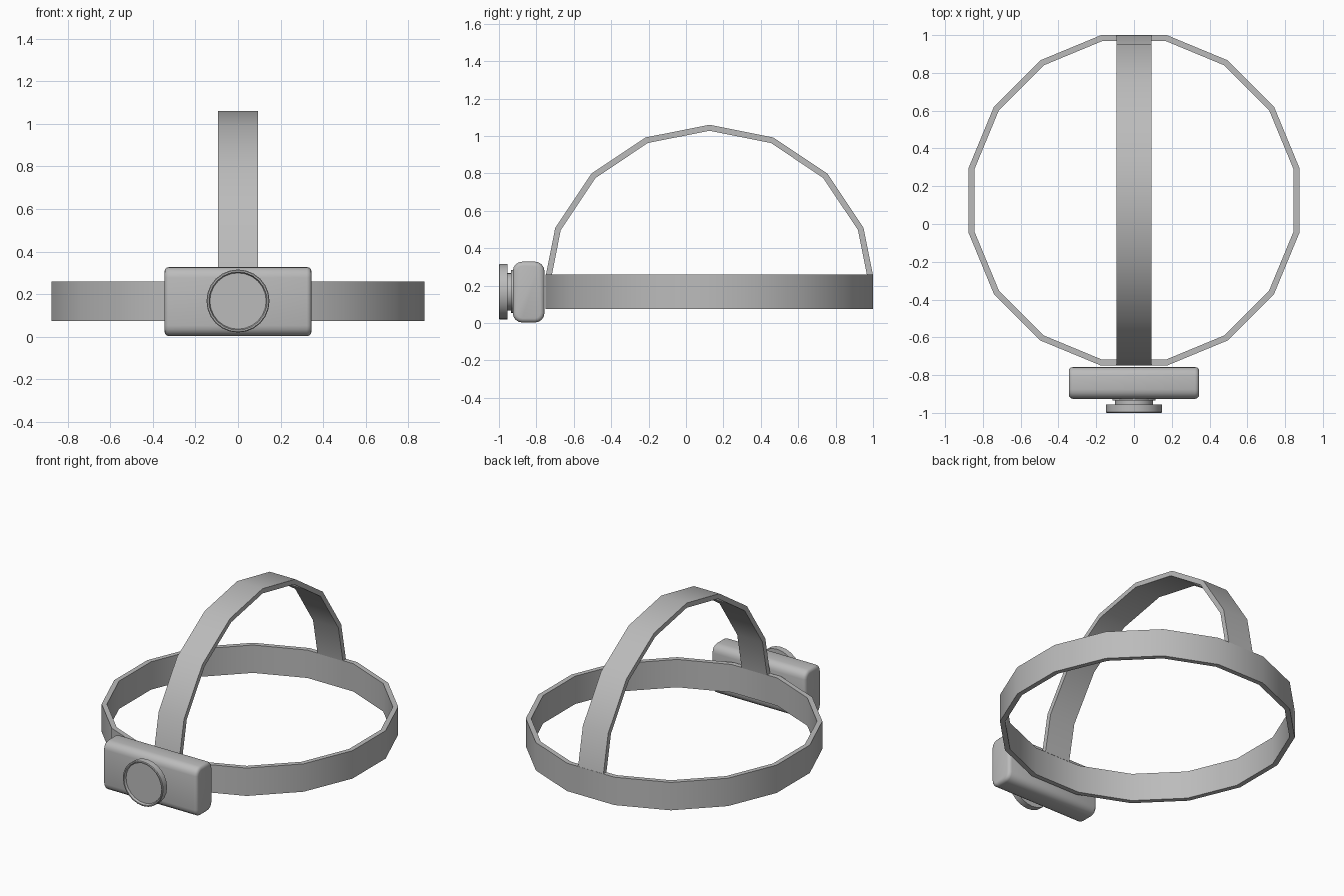
import bpy, bmesh, math
from mathutils import Vector

cube = bpy.data.objects.get("Cube")
if cube:
    bpy.data.objects.remove(cube, do_unlink=True)

grey = bpy.data.materials.new("plain grey")
grey.use_nodes = True
GREY = (0.5, 0.5, 0.5, 1)
grey.diffuse_color = GREY
grey.node_tree.nodes["Principled BSDF"].inputs["Base Color"].default_value = GREY

SIDES = 16
OUTER, INNER = 0.892, 0.86
MID_Y, MID_Z = 0.125, 0.168
BAND_LOW, BAND_TOP = 0.075, 0.26


def finish(name, bm, angle=35):
    bmesh.ops.recalc_face_normals(bm, faces=bm.faces)
    mesh = bpy.data.meshes.new(name)
    bm.to_mesh(mesh)
    bm.free()
    mesh.materials.append(grey)
    obj = bpy.data.objects.new(name, mesh)
    bpy.context.collection.objects.link(obj)
    bpy.ops.object.select_all(action="DESELECT")
    obj.select_set(True)
    bpy.context.view_layer.objects.active = obj
    bpy.ops.object.shade_smooth_by_angle(angle=math.radians(angle))
    return obj


def sweep(sections, closed_path):
    """Skin a row of closed cross-sections."""
    bm = bmesh.new()
    rings = [[bm.verts.new(p) for p in s] for s in sections]
    n = len(rings[0])
    pairs = list(zip(rings, rings[1:]))
    if closed_path:
        pairs.append((rings[-1], rings[0]))
    else:
        bm.faces.new(rings[0])
        bm.faces.new(rings[-1])
    for a, b in pairs:
        for i in range(n):
            j = (i + 1) % n
            bm.faces.new((a[i], a[j], b[j], b[i]))
    return bm


# Head band: sixteen-sided hoop with flat sides front and back
band = []
for k in range(SIDES):
    a = math.tau * (k + 0.5) / SIDES
    band.append([(r * math.cos(a), MID_Y + r * math.sin(a), z)
                 for r, z in ((INNER, BAND_LOW), (OUTER, BAND_LOW),
                              (OUTER, BAND_TOP), (INNER, BAND_TOP))])
finish("head_band", sweep(band, True))

# Crown strap: half hoop trimmed where it meets the top of the band
HALF = 0.093
strap = []
for k in range(SIDES // 2 + 1):
    a = math.tau * k / SIDES
    strap.append([(x, MID_Y + r * math.cos(a), MID_Z + r * math.sin(a))
                  for r, x in ((INNER, -HALF), (OUTER, -HALF),
                               (OUTER, HALF), (INNER, HALF))])
bm = sweep(strap, False)
cut = bmesh.ops.bisect_plane(bm, geom=bm.verts[:] + bm.edges[:] + bm.faces[:],
                             plane_co=(0, 0, BAND_TOP - 0.002), plane_no=(0, 0, 1),
                             clear_inner=True)
bmesh.ops.holes_fill(bm, edges=[e for e in bm.edges if e.is_boundary], sides=4)
finish("crown_strap", bm)

# Lamp housing: box with rounded long edges and softened ends
LOW, HIGH = Vector((-0.345, -0.926, 0.003)), Vector((0.345, -0.757, 0.328))
bm = bmesh.new()
bmesh.ops.create_cube(bm, size=1)
for v in bm.verts:
    v.co = [(LOW[i] + HIGH[i]) / 2 + v.co[i] * (HIGH[i] - LOW[i]) for i in range(3)]
long_edges = [e for e in bm.edges if abs(e.verts[0].co.x - e.verts[1].co.x) > 0.1]
bmesh.ops.bevel(bm, geom=long_edges, offset=0.05, segments=4, profile=0.5,
                affect="EDGES")
end_edges = [e for e in bm.edges if abs(e.verts[0].co.x - e.verts[1].co.x) < 0.001]
bmesh.ops.bevel(bm, geom=end_edges, offset=0.022, segments=3, profile=0.5,
                affect="EDGES")
finish("lamp_housing", bm, 32)


def turned(name, profile, sides=24):
    """Turn (radius, y) pairs about the lamp's front-to-back axis."""
    sections = [[(r * math.cos(math.tau * i / sides), y,
                  MID_Z + r * math.sin(math.tau * i / sides))
                 for i in range(sides)] for r, y in profile]
    return finish(name, sweep(sections, False), 30)


# Lamp neck, rim with its recess, and lens
turned("lamp_neck", [(0.115, -0.92), (0.115, -0.935), (0.1, -0.935), (0.1, -0.965)])
turned("lamp_rim", [(0.1, -0.955), (0.148, -0.955), (0.148, -0.996), (0.144, -1.0),
                    (0.137, -1.0), (0.132, -0.985)])
turned("lens", [(0.131, -0.98), (0.131, -0.986)])
